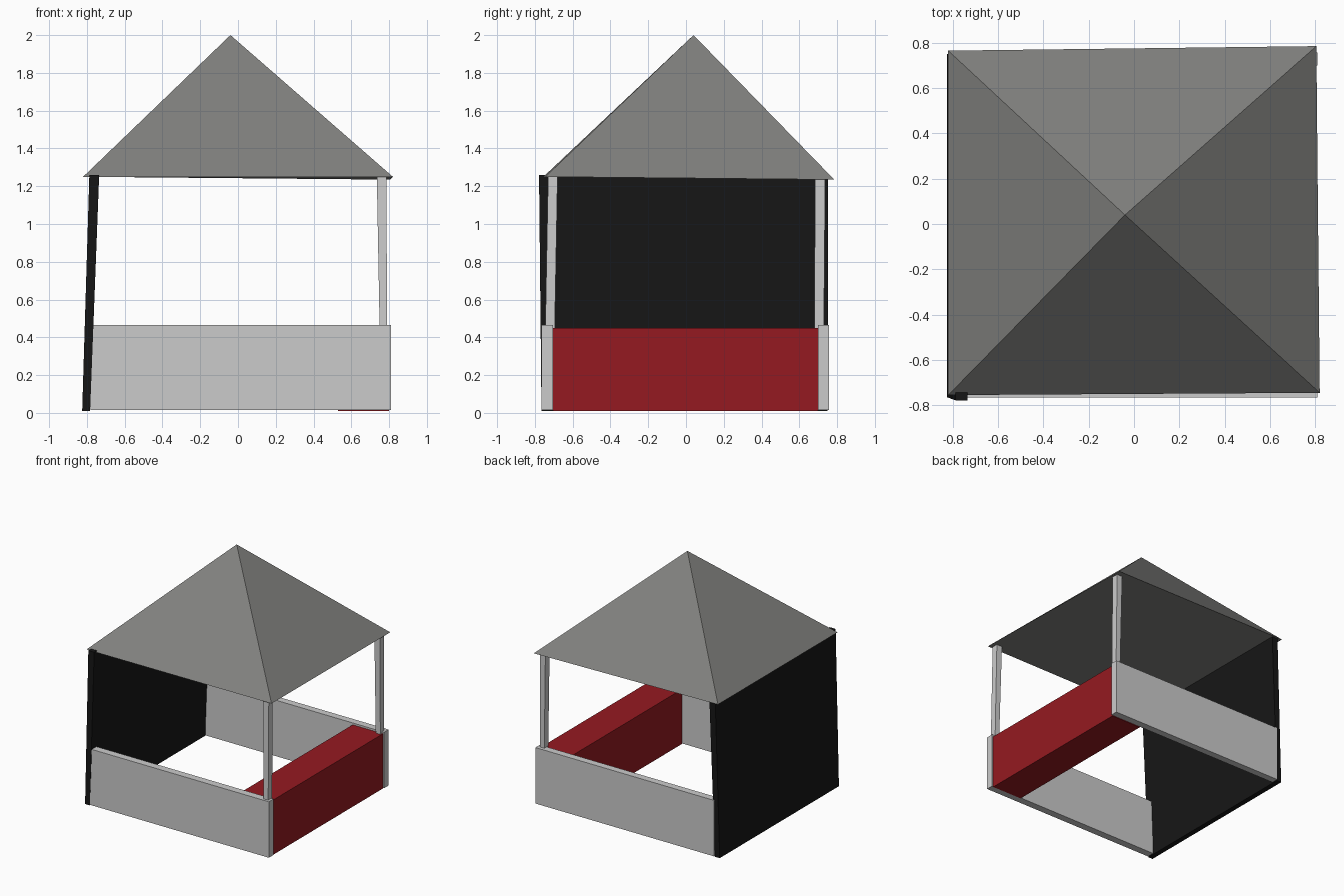
import bpy

if "Cube" in bpy.data.objects:
    bpy.data.objects.remove(bpy.data.objects["Cube"])


def make(name, verts, faces, mat=None):
    me = bpy.data.meshes.new(name)
    me.from_pydata(verts, [], faces)
    me.update()
    ob = bpy.data.objects.new(name, me)
    bpy.context.collection.objects.link(ob)
    if mat:
        me.materials.append(mat)
    return ob


def material(name, color):
    m = bpy.data.materials.new(name)
    m.diffuse_color = color
    m.use_nodes = True
    m.node_tree.nodes["Principled BSDF"].inputs["Base Color"].default_value = m.diffuse_color
    return m


def slab(name, low, high, z0, z1, mat=None):
    """Box between two rectangles (x0, x1, y0, y1), allowing lean and taper."""
    verts = []
    for (x0, x1, y0, y1), z in ((low, z0), (high, z1)):
        verts += [(x0, y0, z), (x1, y0, z), (x1, y1, z), (x0, y1, z)]
    faces = [(3, 2, 1, 0), (4, 5, 6, 7)]
    faces += [(i, (i + 1) % 4, (i + 1) % 4 + 4, i + 4) for i in range(4)]
    return make(name, verts, faces, mat)


black = material("black", (0.008, 0.008, 0.008, 1))
red = material("red", (0.30, 0.01, 0.015, 1))
roof_grey = material("roof_grey", (0.22, 0.22, 0.21, 1))

# Slightly uneven pyramid roof with a closed underside
make("roof",
     [(-0.82, -0.755, 1.25), (0.82, -0.745, 1.25),
      (0.805, 0.785, 1.235), (-0.82, 0.765, 1.25), (-0.04, 0.04, 2.0)],
     [(2, 1, 0), (3, 2, 0), (0, 1, 4), (1, 2, 4), (2, 3, 4), (3, 0, 4)],
     roof_grey)

# Leaning tall wall on the left
slab("tall_wall", (-0.825, -0.783, -0.765, 0.75),
     (-0.787, -0.735, -0.778, 0.752), 0.01, 1.26, black)

# Low side panels
front_rect = (-0.78, 0.81, -0.765, -0.705)
back_rect = (-0.78, 0.81, 0.70, 0.757)
slab("front_panel", front_rect, front_rect, 0.015, 0.465)
slab("back_panel", back_rect, back_rect, 0.015, 0.465)

# Solid bench on the right
bench_rect = (0.53, 0.80, -0.705, 0.70)
slab("bench", bench_rect, bench_rect, 0.01, 0.45, red)

# Posts standing on the panels
slab("front_post", (0.75, 0.79, -0.745, -0.695),
     (0.735, 0.785, -0.73, -0.68), 0.44, 1.25)
slab("back_post", (0.75, 0.79, 0.68, 0.73),
     (0.735, 0.785, 0.683, 0.737), 0.44, 1.25)
